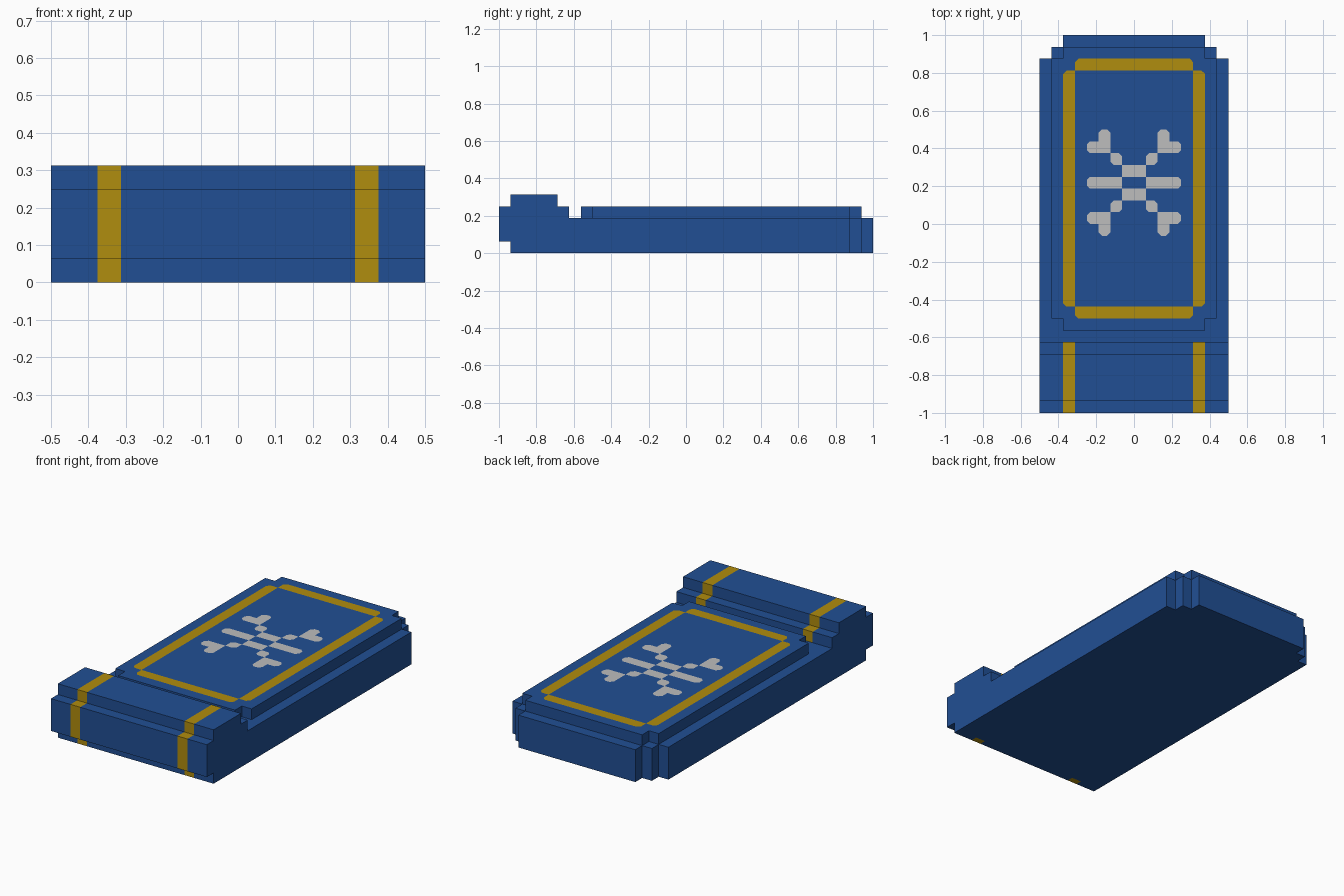
import bpy, bmesh

U = 1 / 16  # block size everything snaps to

old = bpy.data.objects.get("Cube")
if old:
    bpy.data.objects.remove(old, do_unlink=True)


def material(name, rgb):
    m = bpy.data.materials.new(name)
    m.use_nodes = True
    m.diffuse_color = (*rgb, 1)
    m.node_tree.nodes["Principled BSDF"].inputs["Base Color"].default_value = (*rgb, 1)
    return m


BLUE = material("cover blue", (0.0152, 0.078, 0.296))
GOLD = material("gold trim", (0.434, 0.266, 0.0044))
GREY = material("emblem grey", (0.515, 0.515, 0.515))


def finish(name, bm, mats, recalc=True):
    if recalc:
        bmesh.ops.recalc_face_normals(bm, faces=bm.faces)
    me = bpy.data.meshes.new(name)
    bm.to_mesh(me)
    bm.free()
    for m in mats:
        me.materials.append(m)
    ob = bpy.data.objects.new(name, me)
    bpy.context.collection.objects.link(ob)
    return ob


def prism(name, half, z0, z1, hidden):
    """Extrude a left/right symmetric plan (in blocks) and drop hidden faces."""
    plan = half + [(-x, y) for x, y in reversed(half)]
    bm = bmesh.new()
    face = bm.faces.new([bm.verts.new((x * U, y * U, z0 * U)) for x, y in plan])
    new = bmesh.ops.extrude_face_region(bm, geom=[face], use_keep_orig=True)["geom"]
    for v in new:
        if isinstance(v, bmesh.types.BMVert):
            v.co.z = z1 * U
    bmesh.ops.recalc_face_normals(bm, faces=bm.faces)
    drop = [f for f in bm.faces if hidden(f.calc_center_median() / U)]
    bmesh.ops.delete(bm, geom=drop, context="FACES")
    return finish(name, bm, [BLUE], recalc=False)


# Body slab with stepped back corners, open where it meets the spine
prism("body", [(8, -10), (8, 14), (7, 14), (7, 15), (6, 15), (6, 16)], 0, 3,
      lambda c: c.y < -9.9)

# Raised cover panel with notched corners
prism("cover_panel", [(6, -9), (6, -8), (7, -8), (7, 14), (6, 14), (6, 15)], 3, 4,
      lambda c: c.z < 3.1)

# Stepped spine: side profile swept across x, with gold bands in two columns
profile = [(-10, 3), (-10, 4), (-11, 4), (-11, 5), (-15, 5), (-15, 4), (-16, 4),
           (-16, 1), (-15, 1), (-15, 0), (-14.4, 0), (-10, 0)]
stations = [-8, -6, -5, 5, 6, 8]
bm = bmesh.new()
rings = [[bm.verts.new((x * U, y * U, z * U)) for y, z in profile] for x in stations]
for a, b in zip(rings, rings[1:]):
    for i in range(len(profile) - 1):
        bm.faces.new((a[i], a[i + 1], b[i + 1], b[i]))
bm.faces.new(rings[0])
bm.faces.new(rings[-1][::-1])
for f in bm.faces:
    c = f.calc_center_median() / U
    inner_bottom = c.z < 0.01 and c.y > -14.4
    f.material_index = int(5 < abs(c.x) < 6 and not inner_bottom)
finish("spine", bm, [BLUE, GOLD])


def painted_cells(name, cells, mat, z):
    """Flat painted blocks; free outer corners are clipped."""
    cells, cut = set(cells), 0.28
    bm = bmesh.new()
    for i, j in cells:
        pts = []
        for dx, dy in ((-1, -1), (1, -1), (1, 1), (-1, 1)):
            x, y = i + (dx + 1) / 2, j + (dy + 1) / 2
            if cells & {(i + dx, j), (i, j + dy), (i + dx, j + dy)}:
                pts.append((x, y))
            else:
                pair = [(x, y - dy * cut), (x - dx * cut, y)]
                pts += pair if dx * dy > 0 else pair[::-1]
        bm.faces.new([bm.verts.new((x * U, y * U, z)) for x, y in pts])
    bmesh.ops.remove_doubles(bm, verts=bm.verts, dist=1e-4)
    bmesh.ops.dissolve_limit(bm, angle_limit=0.01, verts=bm.verts, edges=bm.edges)
    for f in bm.faces:
        f.normal_update()
        if f.normal.z < 0:
            f.normal_flip()
    return finish(name, bm, [mat], recalc=False)


# Gold border on the cover
border = [(i, j) for i in (-6, 5) for j in range(-7, 13)]
border += [(i, j) for i in range(-5, 5) for j in (-8, 13)]
painted_cells("gold_border", border, GOLD, 4 * U + 0.0015)

# Crossed emblem: column range of the right half for each row, from its middle outward
rows = [(1, 4), (0, 1), (1, 2), (2, 4), (2, 3)]
emblem = [(c, 3 + s * k) for k, (a, b) in enumerate(rows) for s in (1, -1)
          for i in range(a, b) for c in (i, -1 - i)]
painted_cells("emblem", emblem, GREY, 4 * U + 0.0015)
